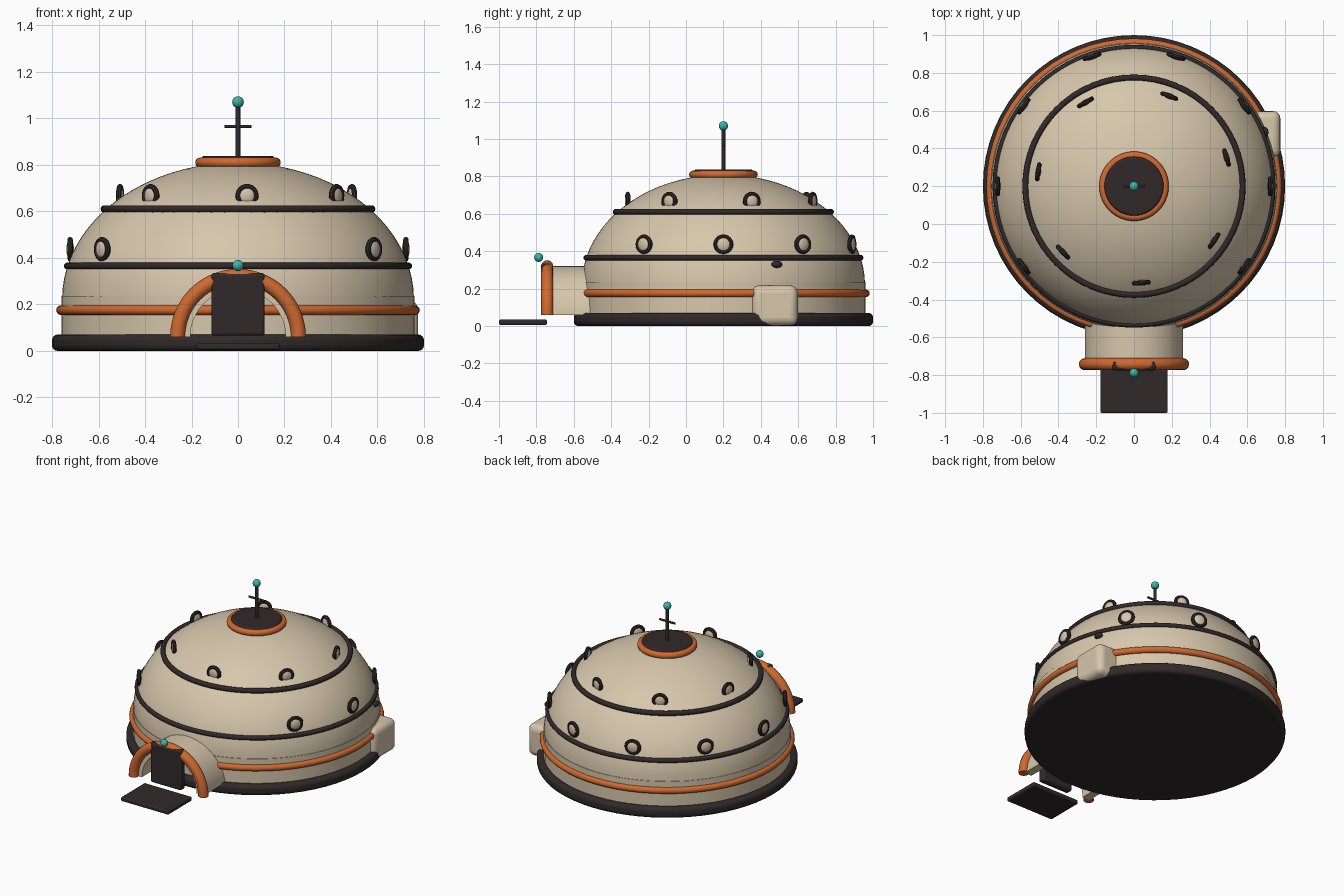
import bpy
import bmesh
import math
from mathutils import Matrix, Vector

if "Cube" in bpy.data.objects:
    bpy.data.objects.remove(bpy.data.objects["Cube"], do_unlink=True)


def make_material(name, rgb):
    mat = bpy.data.materials.new(name)
    mat.use_nodes = True
    mat.diffuse_color = (*rgb, 1)
    mat.node_tree.nodes["Principled BSDF"].inputs["Base Color"].default_value = (*rgb, 1)
    return mat


SAND = make_material("sand_shell", (0.68, 0.57, 0.41))
ORANGE = make_material("orange_trim", (0.62, 0.14, 0.03))
DARK = make_material("dark_metal", (0.03, 0.022, 0.023))
TEAL = make_material("teal_lamp", (0.04, 0.47, 0.41))

CY = 0.2            # dome centre on y
DOME_R, DOME_H, DOME_Z = 0.757, 0.59, 0.22


def finish(name, bm, mat, matrix=None, bevel=0):
    bmesh.ops.recalc_face_normals(bm, faces=bm.faces)
    mesh = bpy.data.meshes.new(name)
    bm.to_mesh(mesh)
    bm.free()
    mesh.materials.append(mat)
    obj = bpy.data.objects.new(name, mesh)
    bpy.context.collection.objects.link(obj)
    if matrix is not None:
        obj.matrix_world = matrix
    if bevel:
        mod = obj.modifiers.new("rounded_edges", "BEVEL")
        mod.width = bevel
        mod.segments = 4
        mod.limit_method = "ANGLE"
    bpy.ops.object.select_all(action="DESELECT")
    obj.select_set(True)
    bpy.context.view_layer.objects.active = obj
    bpy.ops.object.shade_smooth_by_angle(angle=math.radians(40))
    return obj


def lathe(profile, closed=False, steps=64):
    """Spin (radius, height) points around z."""
    bm = bmesh.new()
    verts = [bm.verts.new((r, 0, z)) for r, z in profile]
    edges = [bm.edges.new(pair) for pair in zip(verts, verts[1:])]
    if closed:
        edges.append(bm.edges.new((verts[-1], verts[0])))
    bmesh.ops.spin(bm, geom=verts + edges, cent=(0, 0, 0), axis=(0, 0, 1),
                   angle=math.tau, steps=steps, use_merge=False)
    bmesh.ops.remove_doubles(bm, verts=bm.verts, dist=0.0001)
    return bm


def torus(major, minor, steps=64, sides=12):
    return lathe([(major + minor * math.cos(math.tau * i / sides),
                   minor * math.sin(math.tau * i / sides)) for i in range(sides)],
                 True, steps)


def ring(name, z, major, minor, mat):
    finish(name, torus(major, minor), mat, Matrix.Translation((0, CY, z)))


def cylinder(name, centre, radius, depth, mat, axis="Z", steps=16, bevel=0):
    bm = bmesh.new()
    bmesh.ops.create_cone(bm, cap_ends=True, segments=steps, radius1=radius,
                          radius2=radius, depth=depth)
    turn = Vector((1, 0, 0)) if axis == "X" else Vector((0, 0, 1))
    rot = turn.to_track_quat("Z", "Y").to_matrix().to_4x4()
    finish(name, bm, mat, Matrix.Translation(centre) @ rot, bevel)


def box(name, centre, size, mat, bevel):
    bm = bmesh.new()
    bmesh.ops.create_cube(bm, size=1)
    bmesh.ops.scale(bm, vec=size, verts=bm.verts)
    finish(name, bm, mat, Matrix.Translation(centre), bevel)


def ball(name, centre, size, mat):
    bm = bmesh.new()
    bmesh.ops.create_uvsphere(bm, u_segments=20, v_segments=12, radius=1)
    bmesh.ops.scale(bm, vec=size, verts=bm.verts)
    finish(name, bm, mat, Matrix.Translation(centre))


def arch(name, bm, y, z, mat):
    """Stand a ring upright facing the front and keep its upper half."""
    bmesh.ops.rotate(bm, verts=bm.verts, cent=(0, 0, 0),
                     matrix=Matrix.Rotation(math.pi / 2, 3, "X"))
    cut = bmesh.ops.bisect_plane(bm, geom=bm.verts[:] + bm.edges[:] + bm.faces[:],
                                 plane_co=(0, 0, 0), plane_no=(0, 0, -1), clear_outer=True)
    rim = [e for e in cut["geom_cut"] if isinstance(e, bmesh.types.BMEdge)]
    bmesh.ops.holes_fill(bm, edges=rim, sides=0)
    finish(name, bm, mat, Matrix.Translation((0, y, z)))


def porthole(name, angle, radius, z, major):
    out = Vector((math.cos(angle), math.sin(angle), 0))
    place = (Matrix.Translation(Vector((0, CY, z)) + out * radius)
             @ out.to_track_quat("Z", "Y").to_matrix().to_4x4())
    finish(name + "_frame", torus(major, 0.012, 24, 8), DARK, place)
    bm = bmesh.new()
    bmesh.ops.create_uvsphere(bm, u_segments=20, v_segments=10, radius=major)
    bmesh.ops.scale(bm, vec=(1, 1, 0.4), verts=bm.verts)
    finish(name + "_pane", bm, SAND, place)


# Foundation, wall and dome
cylinder("foundation", (0, CY, 0.035), 0.8, 0.07, DARK, steps=64, bevel=0.024)
cylinder("lower_wall", (0, CY, 0.145), 0.76, 0.18, SAND, steps=64)
dome_profile = [(DOME_R * math.cos(t), DOME_Z + DOME_H * math.sin(t))
                for t in (math.pi / 2 * i / 20 for i in range(21))]
finish("dome", lathe(dome_profile, steps=80), SAND, Matrix.Translation((0, CY, 0)))

# Horizontal bands
ring("wall_band", 0.175, 0.761, 0.021, ORANGE)
ring("lower_dome_band", 0.365, 0.734, 0.015, DARK)
ring("upper_dome_band", 0.61, 0.575, 0.016, DARK)
ring("cap_band", 0.81, 0.163, 0.021, ORANGE)
cylinder("roof_cap", (0, CY, 0.815), 0.157, 0.046, DARK, steps=48, bevel=0.012)

# Portholes: the lower row leaves a gap above the entrance
for i in range(10):
    if i not in (7, 8):
        porthole(f"lower_porthole_{i}", math.tau * i / 10, 0.722, 0.437, 0.041)
for i in range(7):
    porthole(f"upper_porthole_{i}", 0.3 + math.tau * i / 7, 0.513, 0.668, 0.038)

# Entrance
tunnel = [(0.26, -0.12), (0.26, 0.12), (0.205, 0.12), (0.205, -0.12)]
arch("entrance_tunnel", lathe(tunnel, True), -0.615, 0.06, SAND)
arch("entrance_arch", torus(0.26, 0.032), -0.742, 0.06, ORANGE)
box("door", (0, -0.75, 0.2), (0.23, 0.05, 0.27), DARK, 0.014)
box("ramp", (0, -0.872, 0.02), (0.356, 0.256, 0.028), DARK, 0.008)
ball("door_lamp", (0, -0.788, 0.367), (0.024,) * 3, TEAL)

# Roof antenna
cylinder("antenna_mast", (0, CY, 0.945), 0.01, 0.23, DARK)
cylinder("antenna_crossbar", (0, CY, 0.965), 0.007, 0.115, DARK, axis="X")
ball("antenna_lamp", (0, CY, 1.07), (0.025,) * 3, TEAL)

# Side equipment housing and its vent
box("equipment_housing", (0.67, 0.475, 0.11), (0.21, 0.245, 0.214), SAND, 0.04)
ball("housing_vent", (0.69, 0.485, 0.33), (0.022, 0.03, 0.019), DARK)
